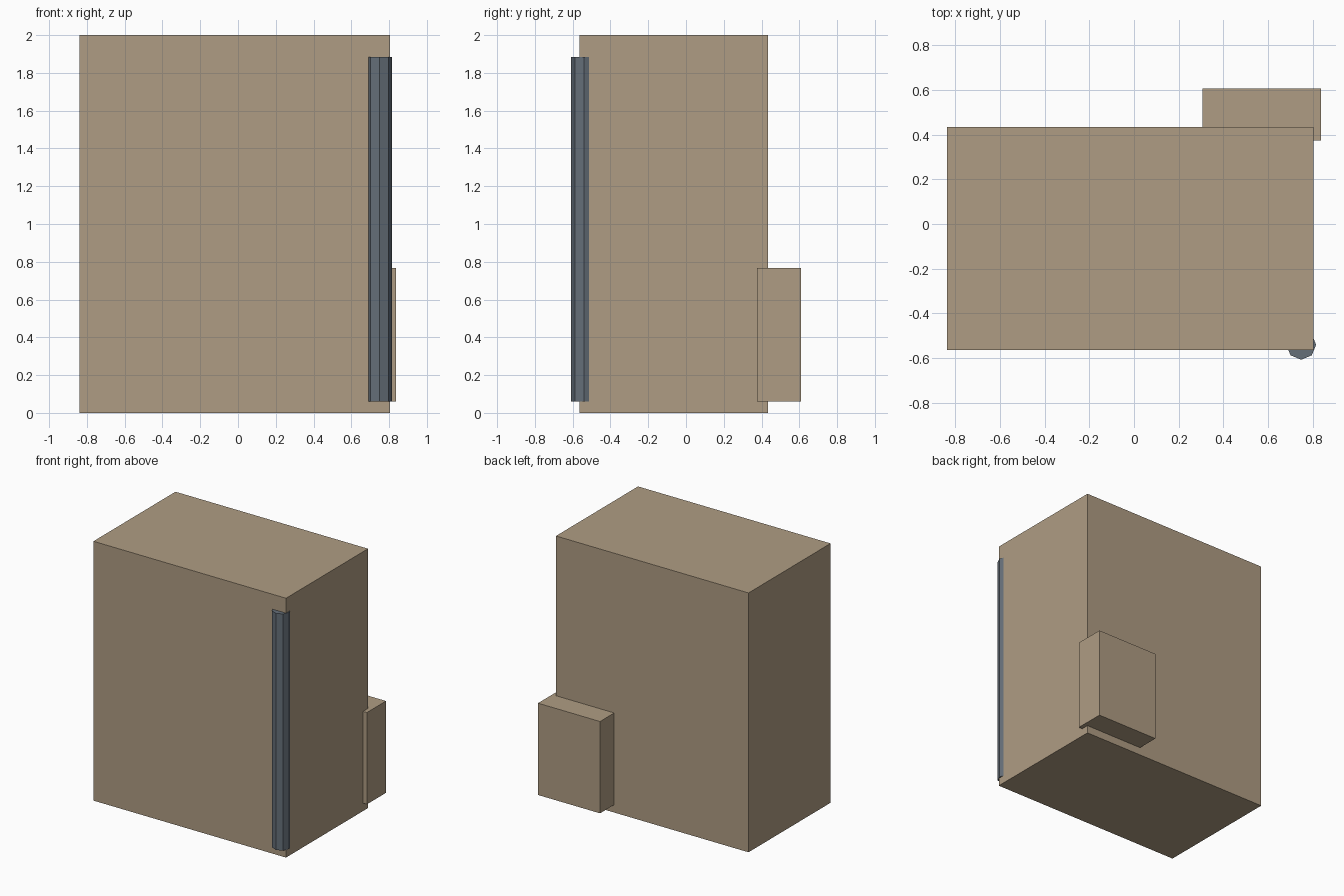
import bpy
import math

default = bpy.data.objects.get("Cube")
if default:
    bpy.data.objects.remove(default, do_unlink=True)


def make_material(name, rgb):
    mat = bpy.data.materials.new(name)
    mat.use_nodes = True
    colour = (*rgb, 1.0)
    mat.diffuse_color = colour
    mat.node_tree.nodes["Principled BSDF"].inputs["Base Color"].default_value = colour
    return mat


def finish(obj, name, mat):
    obj.name = obj.data.name = name
    obj.data.materials.append(mat)
    return obj


def box(name, low, high, mat):
    """Box between two opposite corners."""
    centre = [(a + b) / 2 for a, b in zip(low, high)]
    size = [b - a for a, b in zip(low, high)]
    bpy.ops.mesh.primitive_cube_add(size=1, location=centre)
    obj = bpy.context.object
    for v in obj.data.vertices:
        v.co = [c * s for c, s in zip(v.co, size)]
    return finish(obj, name, mat)


tan = make_material("tan", (0.43, 0.335, 0.227))
slate = make_material("slate grey", (0.13, 0.158, 0.19))

# Main cabinet body
box("cabinet_body", (-0.838, -0.565, 0), (0.805, 0.435, 2), tan)

# Housing on the lower left corner of the back
box("rear_housing", (0.308, 0.375, 0.06), (0.837, 0.608, 0.768), tan)

# Upright eight-sided handle sunk into the front corner
bottom, top = 0.06, 1.885
bpy.ops.mesh.primitive_cylinder_add(
    vertices=8, radius=0.067, depth=top - bottom,
    location=(0.749, -0.541, (bottom + top) / 2))
finish(bpy.context.object, "corner_handle", slate)
